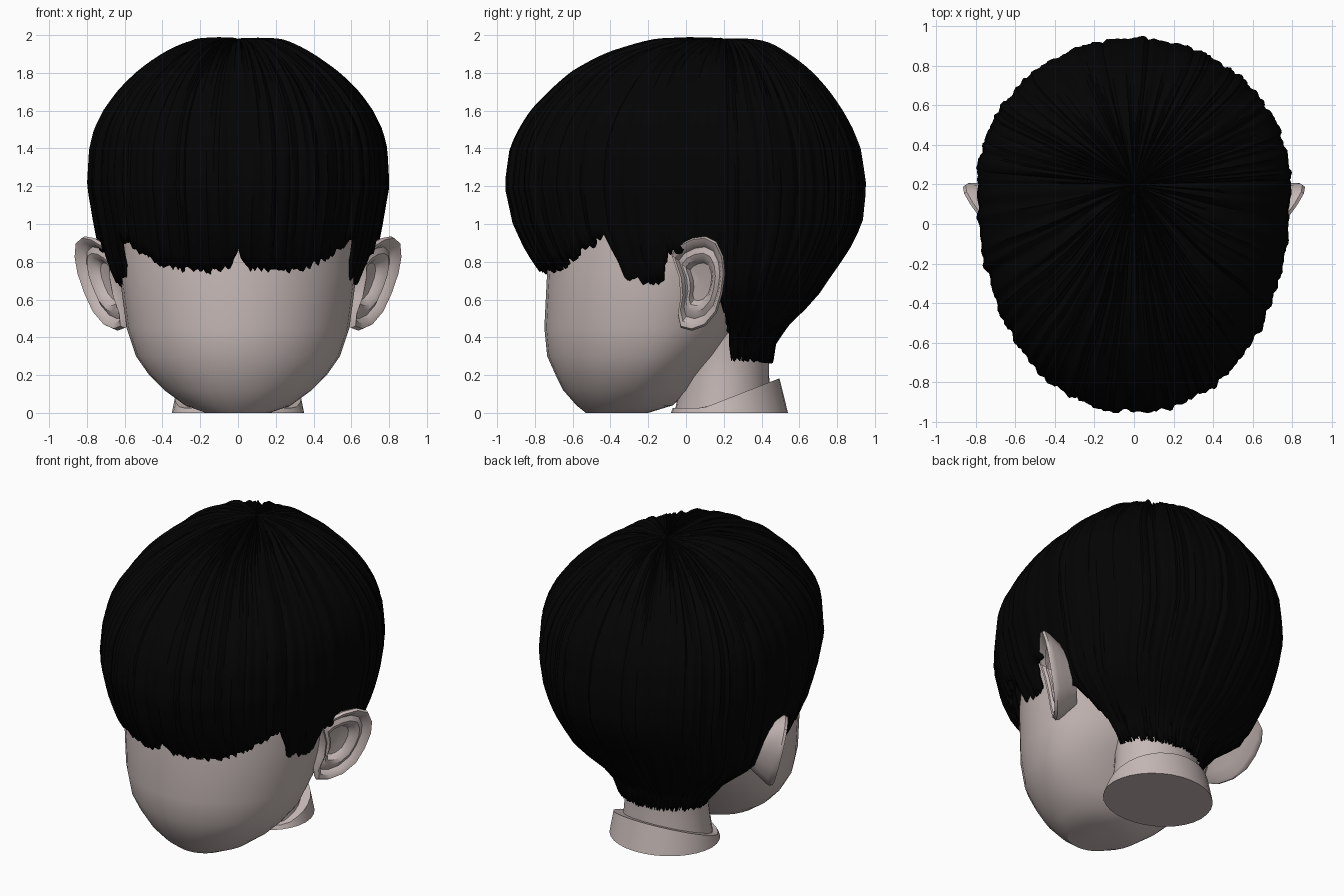
import bpy, bmesh, math, random
from math import sin, cos, pi, radians, sqrt

random.seed(4)
if "Cube" in bpy.data.objects:
    bpy.data.objects.remove(bpy.data.objects["Cube"])


def material(name, rgb):
    m = bpy.data.materials.new(name)
    m.use_nodes = True
    m.diffuse_color = (*rgb, 1)
    bsdf = m.node_tree.nodes["Principled BSDF"]
    bsdf.inputs["Base Color"].default_value = (*rgb, 1)
    bsdf.inputs["Roughness"].default_value = 0.8
    return m


skin = material("pale skin", (0.56, 0.48, 0.465))
black = material("black hair", (0.001, 0.001, 0.0011))


def loft(name, rings, mat, angle=30, cap_start=True, cap_end=True):
    """Skin a list of closed rings that have equal point counts."""
    bm = bmesh.new()
    rows = [[bm.verts.new(p) for p in ring] for ring in rings]
    n = len(rows[0])
    for a, b in zip(rows, rows[1:]):
        for i in range(n):
            j = (i + 1) % n
            bm.faces.new((a[i], a[j], b[j], b[i]))
    if cap_start:
        bm.faces.new(rows[0][::-1])
    if cap_end:
        bm.faces.new(rows[-1])
    bmesh.ops.remove_doubles(bm, verts=bm.verts, dist=1e-5)
    bmesh.ops.recalc_face_normals(bm, faces=bm.faces)
    mesh = bpy.data.meshes.new(name)
    bm.to_mesh(mesh)
    bm.free()
    mesh.materials.append(mat)
    ob = bpy.data.objects.new(name, mesh)
    bpy.context.collection.objects.link(ob)
    bpy.ops.object.select_all(action='DESELECT')
    ob.select_set(True)
    bpy.context.view_layer.objects.active = ob
    bpy.ops.object.shade_smooth_by_angle(angle=radians(angle))
    return ob


def lerp_keys(keys, x):
    """Piecewise linear lookup; the first entry of each key is the position."""
    for a, b in zip(keys, keys[1:]):
        if x <= b[0]:
            t = max(0, (x - a[0]) / (b[0] - a[0]))
            return [p + (q - p) * t for p, q in zip(a[1:], b[1:])]
    return list(keys[-1][1:])


def oval(z, front, back, half_width, mid, n=32):
    """Egg-shaped ring: separate front and back depths around mid."""
    ring = []
    for i in range(n):
        a = 2 * pi * i / n
        depth = mid - front if cos(a) > 0 else back - mid
        ring.append((half_width * sin(a), mid - depth * cos(a), z))
    return ring


# Head: height, front y, back y, half width, y of widest point
head = [(0, -.53, -.2, .17, -.38), (.04, -.58, -.07, .28, -.32),
        (.12, -.65, .02, .39, -.27), (.2, -.69, .08, .47, -.24),
        (.3, -.735, .18, .54, -.2), (.45, -.75, .3, .59, -.16),
        (.75, -.735, .48, .63, -.12), (1.0, -.72, .62, .65, 0),
        (1.3, -.68, .68, .63, 0), (1.6, -.5, .55, .45, 0)]
loft("head", [oval(*k) for k in head], skin)

# Neck column, and the plinth whose rim rises towards the back
loft("neck", [oval(.005, -.06, .45, .29, .2), oval(.2, -.02, .44, .27, .2),
              oval(.34, .0, .44, .27, .2), oval(.55, .0, .45, .3, .2)], skin)


def tilt(ring):
    return [(x, y, .025 + .39 * max(0, y - .09)) for x, y, z in ring]


loft("neck_base", [oval(0, -.08, .54, .35, .22), tilt(oval(0, -.07, .495, .335, .22)),
                   tilt(oval(0, -.02, .43, .25, .2))], skin)

# Ears: outline in (y, z), then rings of (scale, inward depth) from root to bowl
outline = [(-.08, .84), (-.04, .89), (.03, .925), (.1, .935), (.16, .905),
           (.195, .83), (.205, .74), (.19, .63), (.16, .53), (.1, .46),
           (.03, .435), (-.03, .45), (-.045, .52), (-.03, .61), (-.04, .72)]
steps = [(.6, .16), (.8, .09), (.96, .035), (1, .01), (.96, -.008), (.86, 0),
         (.76, .03), (.62, .015), (.5, .025), (.4, .06), (.15, .065)]


def ear(name, side):
    rings = []
    for scale, depth in steps:
        ring = []
        for y, z in outline:
            y = .065 + (y - .065) * scale
            z = .7 + (z - .7) * scale
            x = .637 + .7 * (y + .08) + .25 * (z - .7) - depth
            ring.append((side * x, y + depth * .25, z))
        rings.append(ring)
    loft(name, rings, skin, 35)


ear("left_ear", 1)
ear("right_ear", -1)

# Hair: height, half width, reach to the front and to the back of the crown
TOP, CROWN_Y = 1.98, .2
profile = [(TOP, 0, 0, 0), (1.965, .21, .32, .19), (1.9, .38, .6, .33),
           (1.8, .53, .8, .46), (1.7, .635, .92, .55), (1.6, .71, 1.02, .62),
           (1.5, .76, 1.085, .675), (1.4, .785, 1.13, .715), (1.2, .795, 1.155, .745),
           (1.0, .76, 1.11, .725), (.85, .73, 1.04, .65), (.75, .7, .97, .58),
           (.6, .63, .91, .48), (.4, .38, .6, .28), (.2, .28, .5, .25)]
shape = [(sqrt(TOP - z), *rest) for z, *rest in profile]

# Hairline height by angle from the front: fringe, sideburn, behind ear, nape
hairline = [(0, .86), (2.5, .77), (14, .745), (30, .77), (42, .84), (56, .935),
            (59, .67), (64, .66), (72, .71), (74.5, .85), (84, .87), (88, .62),
            (92, .47), (96, .43), (99, .29), (180, .28)]

COLS, ROWS = 400, 36
waves = [(k, random.uniform(0, 2 * pi), random.uniform(-1.5, 1.5))
         for k in (17, 29, 43, 61, 83)]
fine = [random.uniform(-.5, .5) for _ in range(COLS)]
ragged = [random.uniform(-.022, .018) for _ in range(COLS)]


def strand_ripple(i, a, t):
    clumps = sum(sin(k * a + phase + drift * 3 * t) for k, phase, drift in waves)
    return (clumps / 2.5 + fine[i]) * min(1, t * 7)


hair_rings = []
for r in range(ROWS + 1):
    t = r / ROWS
    ring = []
    for i in range(COLS):
        a = 2 * pi * i / COLS
        from_front = math.degrees(min(a, 2 * pi - a))
        hem = lerp_keys(hairline, from_front)[0] + ragged[i]
        w = t * sqrt(TOP - hem)
        width, front, back = lerp_keys(shape, w)
        bump = strand_ripple(i, a, t)
        swell = 1 + .009 * bump
        s, c = sin(a), cos(a)
        # The front is a little squarer than the back
        reach, power = (front, .93) if c > 0 else (back, 1)
        x = width * swell * math.copysign(abs(s) ** power, s)
        y = reach * swell * math.copysign(abs(c) ** power, c)
        lift = .017 * bump * max(0, 1 - w * 1.3)
        ring.append((x, CROWN_Y - y, TOP - w * w + lift))
    hair_rings.append(ring)
hair = loft("hair", hair_rings, black, 40, cap_start=False, cap_end=False)
thickness = hair.modifiers.new("thickness", 'SOLIDIFY')
thickness.thickness = .025
thickness.offset = -1
